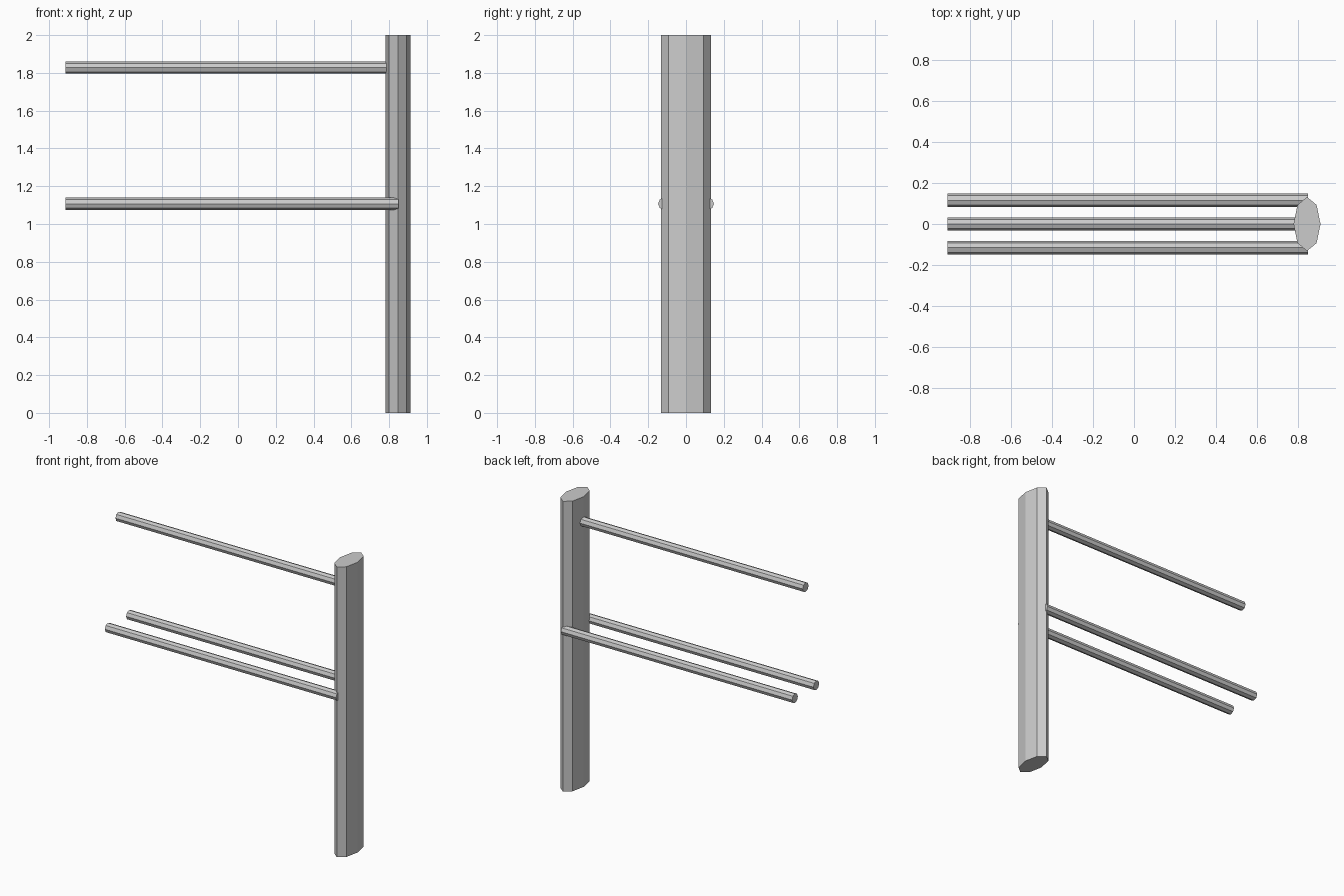
import bpy
from math import pi

if "Cube" in bpy.data.objects:
    bpy.data.objects.remove(bpy.data.objects["Cube"])

LEFT, POST_X = -0.912, 0.846


def octagon_prism(name, radius, depth, location, rotation=(0, 0, 0)):
    bpy.ops.mesh.primitive_cylinder_add(vertices=8, radius=radius, depth=depth,
                                        location=location, rotation=rotation)
    obj = bpy.context.object
    obj.name = name
    return obj


# Upright post: octagon flattened along x
post = octagon_prism("post", 1, 2, (POST_X, 0, 1))
post.scale = (0.066, 0.132, 1)

# Horizontal rods: one high in the middle, two lower against the post's sides
for name, y, z in (("upper_rod", 0, 1.828),
                   ("lower_rod_front", -0.116, 1.107),
                   ("lower_rod_back", 0.116, 1.107)):
    end = 0.851
    octagon_prism(name, 0.032, end - LEFT, ((LEFT + end) / 2, y, z), (0, pi / 2, 0))
